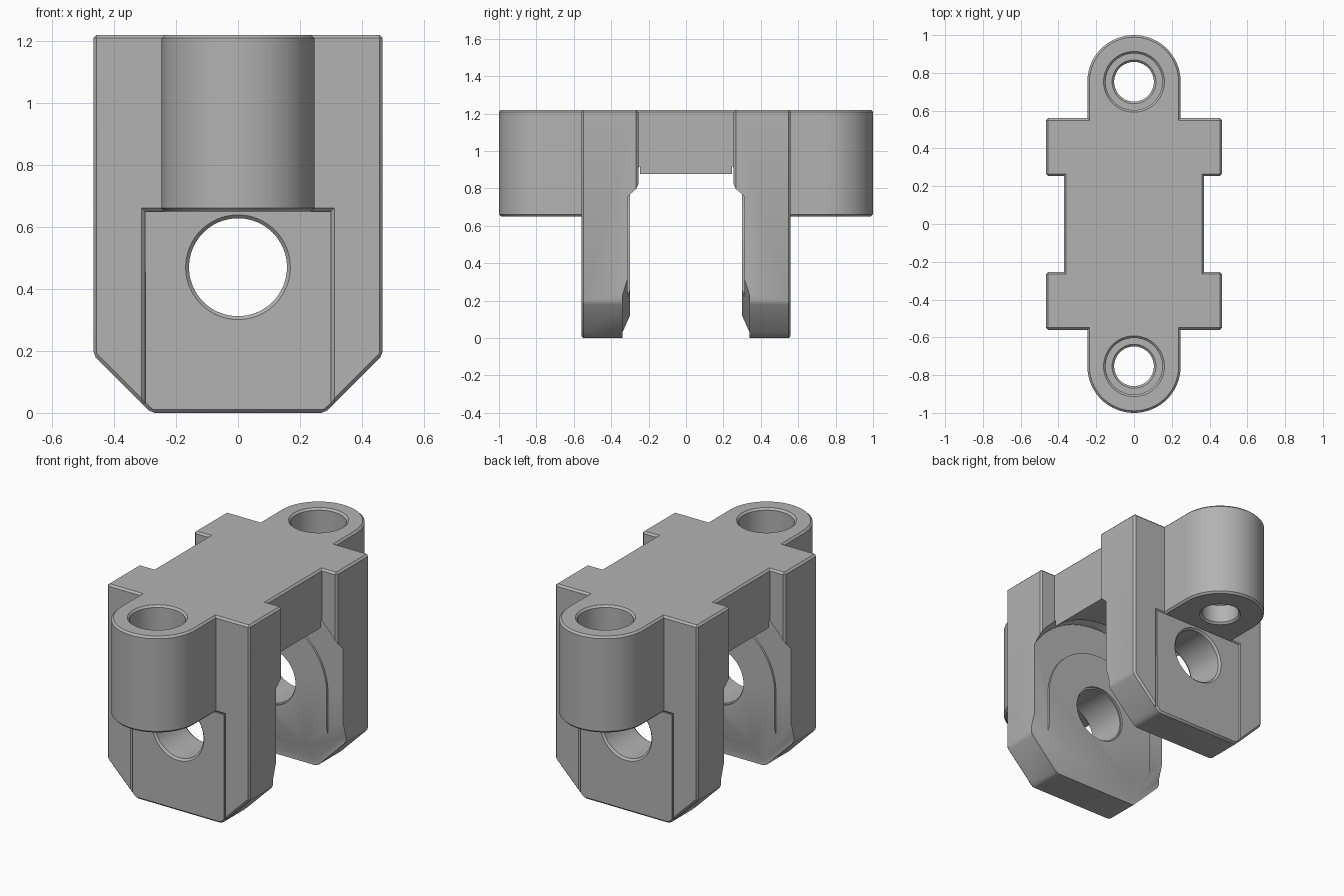
import bpy, bmesh, math
from mathutils import Matrix

if "Cube" in bpy.data.objects:
    bpy.data.objects.remove(bpy.data.objects["Cube"])

TOP, AXLE = 1.22, 0.47

grey = bpy.data.materials.new("plain grey")
grey.use_nodes = True
grey.diffuse_color = (0.45, 0.45, 0.45, 1)
grey.node_tree.nodes["Principled BSDF"].inputs["Base Color"].default_value = (0.45, 0.45, 0.45, 1)


def prism(name, outline, low, high, axis="z"):
    """Extrude a 2D outline; axis y reads it as (x, z), axis x as (y, z)."""
    place = {"z": lambda a, b, c: (a, b, c),
             "y": lambda a, b, c: (a, c, b),
             "x": lambda a, b, c: (c, a, b)}[axis]
    bm = bmesh.new()
    face = bm.faces.new([bm.verts.new(place(a, b, low)) for a, b in outline])
    new = bmesh.ops.extrude_face_region(bm, geom=[face])["geom"]
    shift = [v for v in new if isinstance(v, bmesh.types.BMVert)]
    bmesh.ops.translate(bm, verts=shift, vec=place(0, 0, high - low))
    bmesh.ops.recalc_face_normals(bm, faces=bm.faces)
    mesh = bpy.data.meshes.new(name)
    bm.to_mesh(mesh)
    bm.free()
    ob = bpy.data.objects.new(name, mesh)
    bpy.context.scene.collection.objects.link(ob)
    return ob


def arc(cx, cy, r, start, end, steps):
    angles = [math.radians(start + (end - start) * i / steps) for i in range(steps + 1)]
    return [(cx + r * math.cos(a), cy + r * math.sin(a)) for a in angles]


def circle(cx, cy, r, steps=64):
    return arc(cx, cy, r, 0, 360, steps)[:-1]


def box(x, y):
    return [(-x, y[0]), (x, y[0]), (x, y[1]), (-x, y[1])]


def combine(ob, tool, operation="DIFFERENCE"):
    """Apply one boolean and discard the tool."""
    mod = ob.modifiers.new("combine", "BOOLEAN")
    mod.operation, mod.solver, mod.object = operation, "EXACT", tool
    bpy.context.view_layer.update()
    graph = bpy.context.evaluated_depsgraph_get()
    mesh = bpy.data.meshes.new_from_object(ob.evaluated_get(graph))
    ob.modifiers.clear()
    ob.data = mesh
    bpy.data.objects.remove(tool)


# Plan outline: rounded mounting ears, wide legs, narrow bridge
half = [(0.37, -0.255), (0.467, -0.255), (0.467, -0.56), (0.247, -0.56)]
right = half[::-1] + [(x, -y) for x, y in half]
left = [(-x, -y) for x, y in right]
outline = (right + arc(0, 0.753, 0.247, 0, 180, 40)
           + left + arc(0, -0.753, 0.247, 180, 360, 40))
body = prism("bracket_body", outline, 0, TOP)

# Open space under the ears, and screw holes with counterbores
for s in (-1, 1):
    combine(body, prism("ear_space", box(0.3, sorted((s * 0.5595, s * 1.1))), -0.1, 0.65))
    combine(body, prism("screw_hole", circle(0, s * 0.753, 0.105), 0.5, 1.3))
    combine(body, prism("counterbore", circle(0, s * 0.753, 0.15), 0.78, 1.3))

    # Cut lower leg corners
    corner = [(s * 0.27, -0.01), (s * 0.6, -0.01), (s * 0.6, 0.32)]
    combine(body, prism("leg_corner", corner, -0.7, 0.7, "y"))

# Axle hole
combine(body, prism("axle_hole", circle(0, AXLE, 0.158), -0.7, 0.7, "y"))

# Narrow chamfers on convex sharp edges
bm = bmesh.new()
bm.from_mesh(body.data)
bmesh.ops.remove_doubles(bm, verts=bm.verts, dist=0.0002)
bmesh.ops.dissolve_limit(bm, angle_limit=0.01, verts=bm.verts, edges=bm.edges)
sharp = [e for e in bm.edges if e.is_manifold and e.is_convex
         and e.calc_face_angle(0) > math.radians(30)]
bmesh.ops.bevel(bm, geom=sharp, offset=0.011, offset_type="OFFSET",
                segments=1, profile=0.5, affect="EDGES", clamp_overlap=False)
bm.to_mesh(body.data)
bm.free()

# Wheel space: arch between the legs, flared where it enters each leg
arch = [(-0.6, -0.1), (0.6, -0.1), (0.6, AXLE)] + arc(0, AXLE, 0.55, 0, 180, 64) + [(-0.6, AXLE)]
combine(body, prism("wheel_space", arch, -0.31, 0.31, "y"))
for s in (-1, 1):
    flare = prism("flare", circle(0, AXLE, 0.58, 96), 0.247, 0.312, "y")
    for v in flare.data.vertices:
        if v.co.y > 0.3:
            scale = 0.548 / 0.58
            v.co.x *= scale
            v.co.z = AXLE + (v.co.z - AXLE) * scale
    if s < 0:
        flare.data.transform(Matrix.Rotation(math.pi, 4, "Z"))
    combine(body, flare)

    # Raised wear pad on the inner leg face
    pad_outline = [(-0.37, 0.05), (0.37, 0.05)] + arc(0, AXLE, 0.37, 0, 180, 48)
    pad = prism("wear_pad", pad_outline, *sorted((s * 0.3, s * 0.32)), "y")
    combine(pad, prism("pad_hole", circle(0, AXLE, 0.166), -0.7, 0.7, "y"))
    combine(body, pad, "UNION")

# Lead-in chamfers along the lower inner leg edges
for angle, drop in ((0, 0), (45, 0.06), (-45, 0.06)):
    wedge = [(-0.302, -0.2), (0.302, -0.2), (0.34, -0.2), (0.34, 0.03),
             (0.295, 0.13), (-0.295, 0.13), (-0.34, 0.03), (-0.34, -0.2)]
    tool = prism("lead_in", wedge, -0.5, 0.5, "x")
    centre = Matrix.Translation((0, 0, AXLE))
    tool.data.transform(centre @ Matrix.Rotation(math.radians(angle), 4, "Y")
                        @ Matrix.Translation((0, 0, -AXLE - drop)))
    combine(body, tool)

# Finish
body.data.materials.clear()
body.data.materials.append(grey)
for p in body.data.polygons:
    p.material_index = 0
bpy.ops.object.select_all(action="DESELECT")
body.select_set(True)
bpy.context.view_layer.objects.active = body
bpy.ops.object.shade_smooth_by_angle(angle=math.radians(25))
